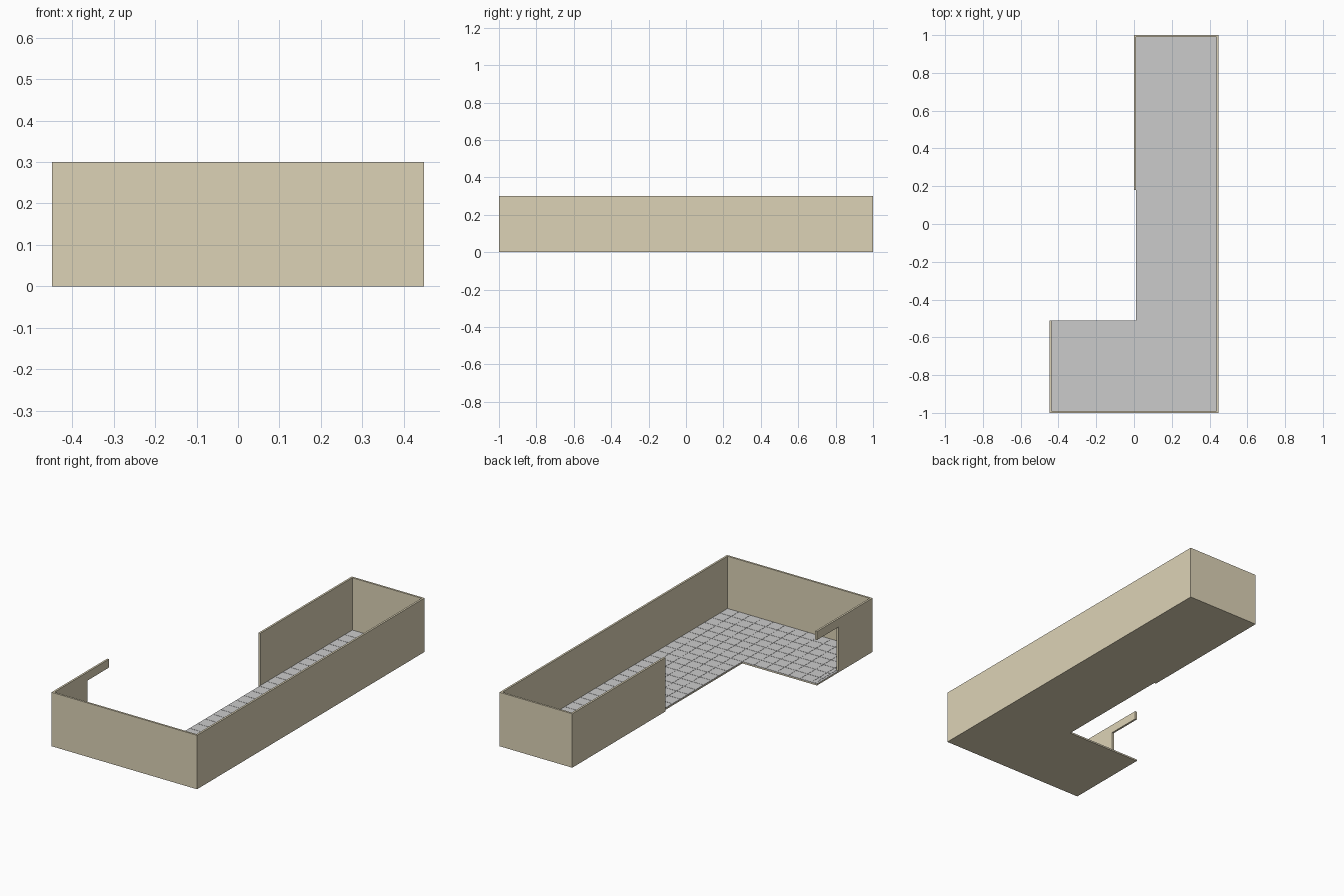
import bpy, bmesh

if "Cube" in bpy.data.objects:
    bpy.data.objects.remove(bpy.data.objects["Cube"])

H = 0.30           # wall height
T = 0.011          # wall thickness
X, Y = 0.448, 1.0  # outer half sizes
STEP = -0.511      # edge of the short leg
DOOR = -0.70       # start of the doorway
BREAK = 0.18       # end of the partial side wall


def material(name, rgb):
    m = bpy.data.materials.new(name)
    m.diffuse_color = (*rgb, 1)
    m.use_nodes = True
    m.node_tree.nodes["Principled BSDF"].inputs["Base Color"].default_value = m.diffuse_color
    return m


cream = material("cream_wall", (0.72, 0.65, 0.47))


def finish(name, bm, mat=None):
    bmesh.ops.recalc_face_normals(bm, faces=bm.faces)
    me = bpy.data.meshes.new(name)
    bm.to_mesh(me)
    bm.free()
    ob = bpy.data.objects.new(name, me)
    bpy.context.collection.objects.link(ob)
    if mat:
        me.materials.append(mat)
    return ob


def prism(name, outline, z0, z1, mat=None):
    bm = bmesh.new()
    f = bm.faces.new([bm.verts.new((x, y, z0)) for x, y in outline])
    new = bmesh.ops.extrude_face_region(bm, geom=[f])["geom"]
    verts = [v for v in new if isinstance(v, bmesh.types.BMVert)]
    bmesh.ops.translate(bm, verts=verts, vec=(0, 0, z1 - z0))
    return finish(name, bm, mat)


def add_box(bm, x0, x1, y0, y1, z0, z1):
    vs = bmesh.ops.create_cube(bm, size=1)["verts"]
    bmesh.ops.scale(bm, verts=vs, vec=(x1 - x0, y1 - y0, z1 - z0))
    bmesh.ops.translate(bm, verts=vs,
                        vec=((x0 + x1) / 2, (y0 + y1) / 2, (z0 + z1) / 2))


# Continuous wall run: partial side, back, right, front, door side
outer = [(0, BREAK), (0, Y), (X, Y), (X, -Y), (-X, -Y), (-X, DOOR)]
inner = [(-X + T, DOOR), (-X + T, -Y + T), (X - T, -Y + T),
         (X - T, Y - T), (T, Y - T), (T, BREAK)]
prism("walls", outer + inner, 0, H, cream)

# Lintel over the doorway
prism("door_lintel", [(-X, DOOR), (-X + T, DOOR), (-X + T, STEP), (-X, STEP)],
      H - 0.047, H, cream)

# L-shaped floor: slab with a thin grey bed on top
floor = [(T, Y - T), (T, STEP), (-X, STEP), (-X, DOOR), (-X + T, DOOR),
         (-X + T, -Y + T), (X - T, -Y + T), (X - T, Y - T)]
prism("floor_slab", floor, 0, 0.007, cream)
prism("tile_bed", floor, 0.007, 0.009)

# Square floor tiles with narrow joints
rows = 29
w, d, gap = 0.071, (2 * Y - 2 * T) / 29, 0.001
bm = bmesh.new()
for r in range(rows):
    y1 = Y - T - r * d
    for c in range(13 if r >= 22 else 6):
        x1 = X - T - c * w
        x0 = max(x1 - w, -X + T)
        add_box(bm, x0 + gap, x1 - gap, y1 - d + gap, y1 - gap, 0.0085, 0.010)
finish("floor_tiles", bm)
